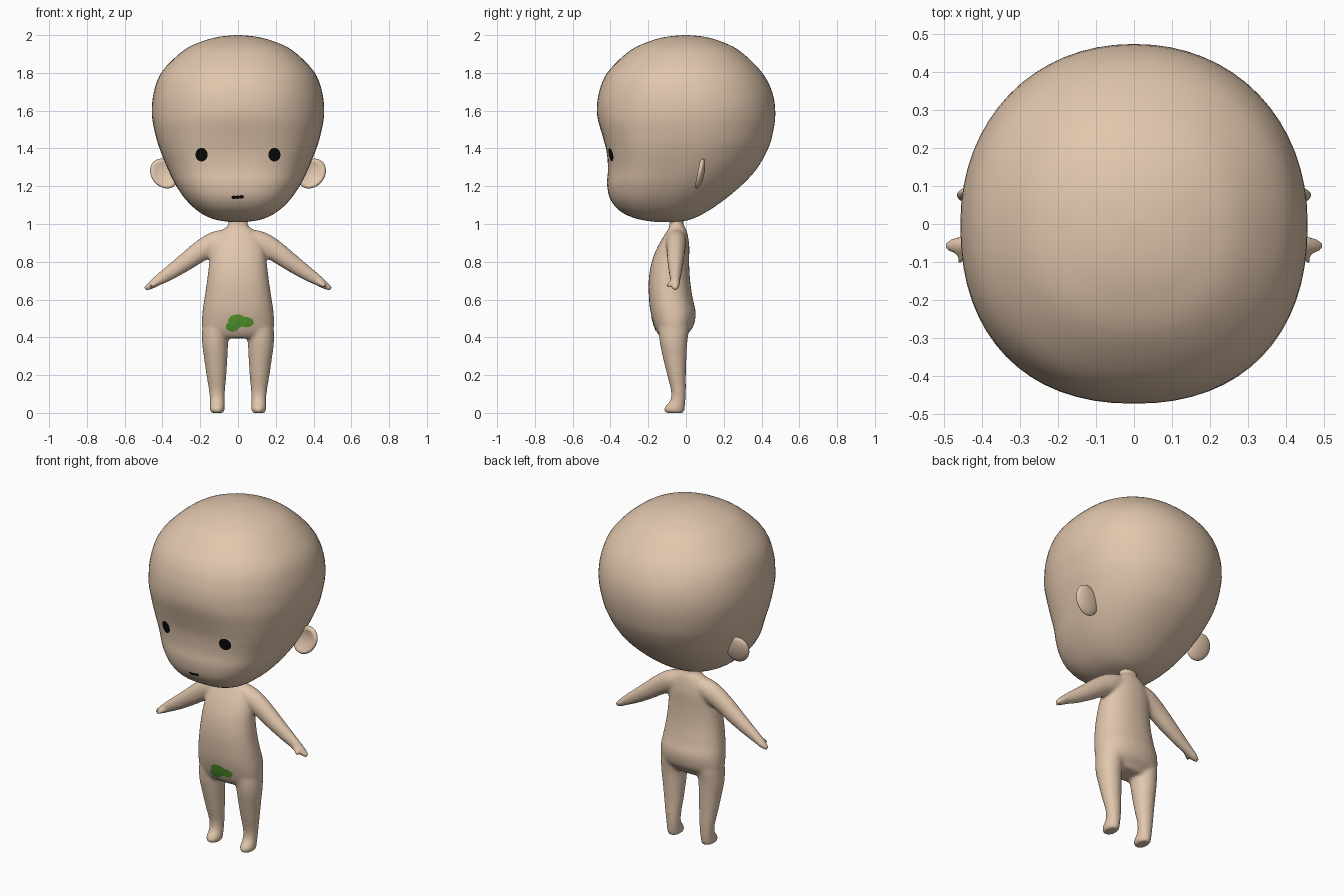
import bpy, bmesh
from math import sin, cos, pi, copysign
from mathutils import Vector
from mathutils.bvhtree import BVHTree

if "Cube" in bpy.data.objects:
    bpy.data.objects.remove(bpy.data.objects["Cube"])


def material(name, rgb):
    mat = bpy.data.materials.new(name)
    mat.use_nodes = True
    mat.diffuse_color = (*rgb, 1)
    bsdf = mat.node_tree.nodes["Principled BSDF"]
    bsdf.inputs["Base Color"].default_value = (*rgb, 1)
    bsdf.inputs["Roughness"].default_value = 0.6
    return mat


skin = material("skin", (0.75, 0.565, 0.415))
black = material("black", (0.003, 0.003, 0.003))
green = material("leaf green", (0.1, 0.36, 0.03))


def finish(bm, name, mat):
    bmesh.ops.recalc_face_normals(bm, faces=bm.faces)
    mesh = bpy.data.meshes.new(name)
    bm.to_mesh(mesh)
    bm.free()
    mesh.materials.append(mat)
    mesh.shade_smooth()
    obj = bpy.data.objects.new(name, mesh)
    bpy.context.collection.objects.link(obj)
    return obj


def smooth_keys(keys, steps):
    """Catmull-Rom interpolation of key tuples."""
    out = []
    for i in range(len(keys) - 1):
        a, b = keys[max(i - 1, 0)], keys[i]
        c, d = keys[i + 1], keys[min(i + 2, len(keys) - 1)]
        for s in range(steps):
            t = s / steps
            out.append([0.5 * (2 * q + (r - p) * t + (2 * p - 5 * q + 4 * r - w) * t * t
                               + (3 * q - p - 3 * r + w) * t ** 3)
                        for p, q, r, w in zip(a, b, c, d)])
    return out + [list(keys[-1])]


def loft(bm, keys, side=1, sides=32, steps=4, front=lambda z: 2, back=2):
    """Closed tube through keys (x, z, half width, front y, back y)."""
    path = smooth_keys(keys, steps)
    rings = []
    for i, (x, z, r, y0, y1) in enumerate(path):
        p, n = path[max(i - 1, 0)], path[min(i + 1, len(path) - 1)]
        tangent = Vector((n[0] - p[0], n[1] - p[1])).normalized()
        ring = []
        for k in range(sides):
            a = 2 * pi * k / sides
            e = 2 / (front(z) if sin(a) < 0 else back)
            u = r * copysign(abs(cos(a)) ** e, cos(a))
            v = copysign(abs(sin(a)) ** e, sin(a)) * (y1 - y0) / 2 + (y0 + y1) / 2
            ring.append(bm.verts.new((side * (x + u * tangent.y), v, z - u * tangent.x)))
        rings.append(ring)
    for lower, upper in zip(rings, rings[1:]):
        for k in range(sides):
            j = (k + 1) % sides
            bm.faces.new((lower[k], lower[j], upper[j], upper[k]))
    bm.faces.new(rings[0])
    bm.faces.new(rings[-1])


# Head: big round cranium with a broad, flatter face below
head_keys = [
    (0, 1.01, .04, -.15, -.04), (0, 1.026, .13, -.255, .03), (0, 1.065, .208, -.345, .11),
    (0, 1.13, .277, -.4, .205), (0, 1.21, .332, -.418, .3), (0, 1.29, .371, -.413, .373),
    (0, 1.38, .408, -.42, .426), (0, 1.46, .434, -.44, .455), (0, 1.58, .456, -.471, .473),
    (0, 1.7, .445, -.46, .456), (0, 1.81, .4, -.41, .396), (0, 1.92, .287, -.293, .28),
    (0, 1.97, .18, -.185, .175), (0, 1.992, .093, -.098, .092), (0, 2, .012, -.012, .012)]
bm = bmesh.new()
loft(bm, head_keys, sides=64, back=2.1,
     front=lambda z: 2.25 + 2 * min(0.22, max(0, 1.6 - z)))
head = finish(bm, "head", skin)

# Body: torso, legs and arms fused into one smooth skin
torso_keys = [
    (0, .395, .12, -.13, -.01), (0, .42, .176, -.15, .01), (0, .46, .191, -.168, .04),
    (0, .53, .189, -.187, .052), (0, .6, .179, -.196, .037), (0, .7, .164, -.198, .022),
    (0, .8, .152, -.182, .017), (0, .88, .14, -.15, .018), (0, .94, .11, -.115, .01),
    (0, .975, .075, -.093, 0), (0, .995, .052, -.087, -.013), (0, 1.06, .052, -.087, -.013)]
leg_keys = [
    (.11, 0, .034, -.11, -.01), (.11, .02, .04, -.118, -.007), (.11, .04, .039, -.105, -.004),
    (.11, .07, .039, -.082, -.002), (.111, .12, .043, -.08, 0), (.114, .2, .053, -.1, 0),
    (.118, .3, .063, -.124, .003), (.121, .38, .07, -.14, .008), (.115, .46, .072, -.145, .018),
    (.1, .53, .06, -.13, .005)]
arm_keys = [
    (.04, .925, .05, -.1, 0), (.12, .9, .061, -.105, .002), (.2, .855, .056, -.102, -.005),
    (.28, .797, .048, -.098, -.012), (.36, .742, .039, -.09, -.022),
    (.43, .697, .028, -.083, -.031), (.465, .673, .021, -.08, -.033), (.494, .655, .012, -.07, -.045)]
thumb_keys = [(.41, .705, .016, -.08, -.05), (.445, .681, .014, -.1, -.07),
              (.462, .669, .009, -.107, -.09)]
bm = bmesh.new()
for side in (1, -1):
    for keys in (leg_keys, arm_keys, thumb_keys):
        loft(bm, keys, side)
loft(bm, torso_keys, front=lambda z: 2.3, back=2.2)
body = finish(bm, "body", skin)
remesh = body.modifiers.new("fuse", 'REMESH')
remesh.mode = 'VOXEL'
remesh.voxel_size = 0.008
remesh.use_smooth_shade = True
relax = body.modifiers.new("relax", 'SMOOTH')
relax.factor = 0.5
relax.iterations = 14

# Ears: flattened discs with a hollow facing forward
for side, label in ((1, "left"), (-1, "right")):
    bm = bmesh.new()
    bmesh.ops.create_uvsphere(bm, u_segments=32, v_segments=24, radius=1)
    for v in bm.verts:
        x, y, z = v.co
        rim = x * x + z * z
        if y < 0 and rim < 0.7:
            y += 1.1 * (1 - rim / 0.7)
        v.co = (side * (0.39 + 0.074 * x + 0.015 * z),
                0.073 + 0.024 * y + 0.016 * z,
                1.267 + 0.079 * z)
    finish(bm, label + "_ear", skin)

# Painted details: thin discs laid on the surface
graph = bpy.context.evaluated_depsgraph_get()
graph.update()


def decal(name, surface, mat, x, z, rx, rz, lift=0.003, sides=20, rows=5):
    tree = BVHTree.FromObject(surface, graph)
    bm = bmesh.new()

    def on_surface(u, w):
        hit = tree.ray_cast(Vector((u, -1, w)), Vector((0, 1, 0)))[0]
        return bm.verts.new((u, (hit.y if hit else 0) - lift, w))

    centre = on_surface(x, z)
    previous = None
    for i in range(1, rows + 1):
        f = i / rows
        ring = [on_surface(x + rx * f * cos(2 * pi * k / sides), z + rz * f * sin(2 * pi * k / sides))
                for k in range(sides)]
        for k in range(sides):
            j = (k + 1) % sides
            if previous:
                bm.faces.new((previous[k], ring[k], ring[j], previous[j]))
            else:
                bm.faces.new((centre, ring[k], ring[j]))
        previous = ring
    obj = finish(bm, name, mat)
    # Turn the open disc toward the front
    if sum(p.normal.y for p in obj.data.polygons) > 0:
        obj.data.flip_normals()


decal("left_eye", head, black, 0.193, 1.367, 0.032, 0.036)
decal("right_eye", head, black, -0.193, 1.367, 0.032, 0.036)
for i, (x, z) in enumerate([(-0.022, 1.141), (-0.002, 1.142), (0.018, 1.144)]):
    decal("mouth_mark_%d" % i, head, black, x, z, 0.013, 0.009)
patches = [(-0.03, 0.457, 0.035, 0.028), (-0.003, 0.486, 0.05, 0.035), (0.044, 0.48, 0.039, 0.027)]
for i, (x, z, rx, rz) in enumerate(patches):
    decal("green_patch_%d" % i, body, green, x, z, rx, rz)
